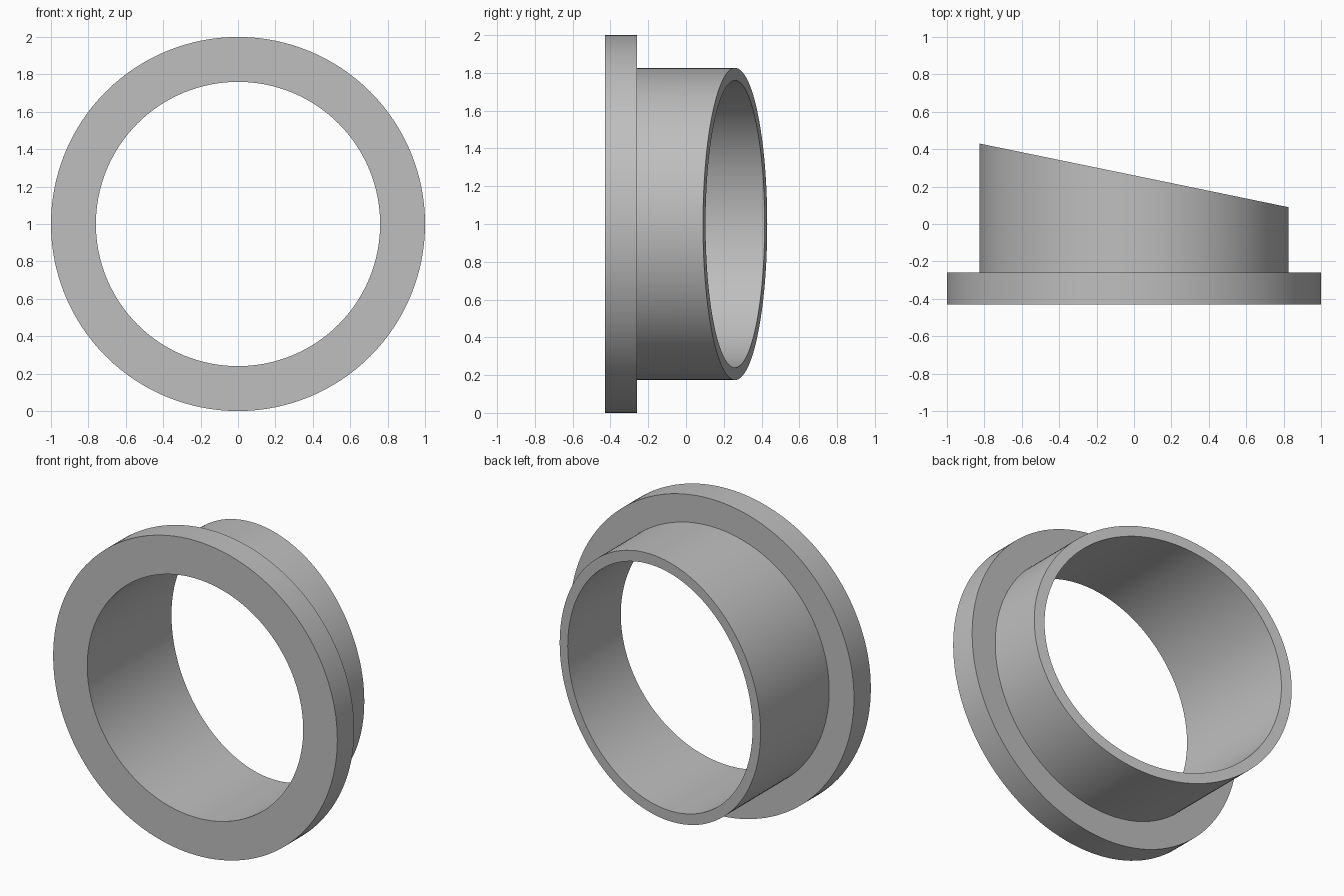
import bpy, bmesh, math

if "Cube" in bpy.data.objects:
    bpy.data.objects.remove(bpy.data.objects["Cube"])

SEGMENTS = 128
FRONT, STEP = -0.43, -0.26
FLANGE_R, TUBE_R, BORE_R = 1.0, 0.826, 0.76


def slanted_end(x):
    """Depth of the obliquely cut rear end of the tube."""
    return 0.26 - 0.206 * x


# Closed profile: (radius, depth); None means the slanted rear plane
profile = [(BORE_R, FRONT), (FLANGE_R, FRONT), (FLANGE_R, STEP),
           (TUBE_R, STEP), (TUBE_R, None), (BORE_R, None)]

# Flanged collar, revolved around the y axis
bm = bmesh.new()
rings = []
for radius, depth in profile:
    ring = []
    for i in range(SEGMENTS):
        a = 2 * math.pi * i / SEGMENTS
        x, z = radius * math.cos(a), 1 + radius * math.sin(a)
        ring.append(bm.verts.new((x, slanted_end(x) if depth is None else depth, z)))
    rings.append(ring)
for k, ring in enumerate(rings):
    after = rings[(k + 1) % len(rings)]
    for i in range(SEGMENTS):
        j = (i + 1) % SEGMENTS
        bm.faces.new((ring[i], ring[j], after[j], after[i]))
bmesh.ops.recalc_face_normals(bm, faces=bm.faces)

mesh = bpy.data.meshes.new("flanged_collar")
bm.to_mesh(mesh)
bm.free()
collar = bpy.data.objects.new("flanged_collar", mesh)
bpy.context.collection.objects.link(collar)

# Plain grey finish
grey = bpy.data.materials.new("light_grey")
grey.diffuse_color = (0.52, 0.52, 0.52, 1)
grey.use_nodes = True
grey.node_tree.nodes["Principled BSDF"].inputs["Base Color"].default_value = grey.diffuse_color
mesh.materials.append(grey)

# Smooth curved walls, crisp rims
bpy.context.view_layer.objects.active = collar
collar.select_set(True)
bpy.ops.object.shade_smooth_by_angle(angle=math.radians(30))
